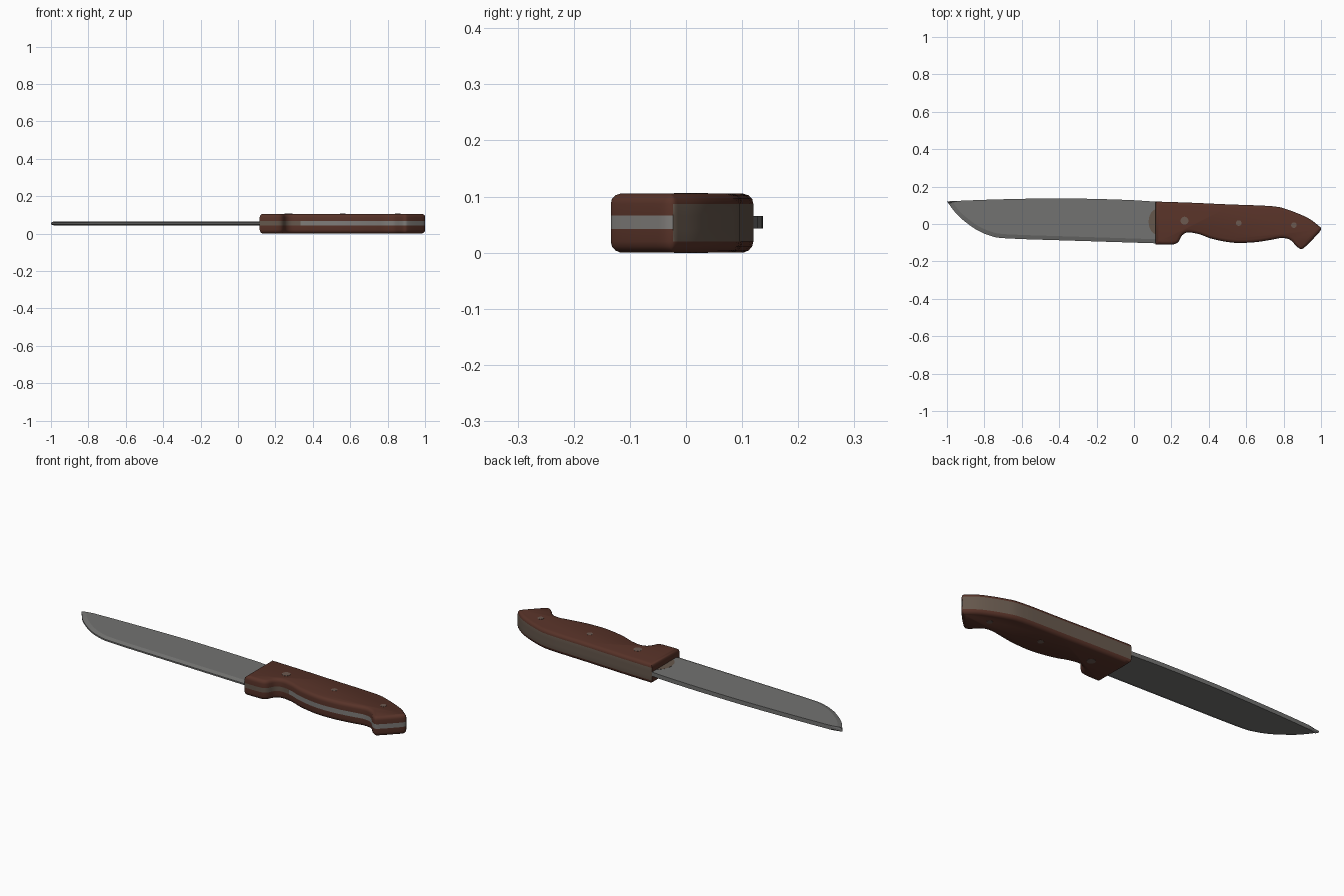
import bpy, bmesh, math
from mathutils import Vector

if "Cube" in bpy.data.objects:
    bpy.data.objects.remove(bpy.data.objects["Cube"])


def material(name, rgb):
    m = bpy.data.materials.new(name)
    m.diffuse_color = (*rgb, 1)
    m.use_nodes = True
    m.node_tree.nodes["Principled BSDF"].inputs["Base Color"].default_value = m.diffuse_color
    return m


STEEL = material("steel", (0.17, 0.17, 0.165))
EDGE = material("ground_edge", (0.12, 0.12, 0.12))
WOOD = material("brown_wood", (0.095, 0.032, 0.021))
WORN = material("worn_wood", (0.13, 0.095, 0.072))
TANG = material("tang_steel", (0.21, 0.20, 0.19))
RIVET = material("rivet_metal", (0.15, 0.10, 0.08))


def smooth_path(pts, n=4):
    """Catmull-Rom curve through an open list of points."""
    p = [Vector(q) for q in pts]
    p = [p[0]] + p + [p[-1]]
    out = []
    for i in range(1, len(p) - 2):
        a, b, c, d = p[i - 1:i + 3]
        for k in range(n):
            t = k / n
            out.append(0.5 * (2 * b + (c - a) * t + (2 * a - 5 * b + 4 * c - d) * t ** 2
                              + (3 * b - a - 3 * c + d) * t ** 3))
    return out + [p[-1]]


def inward(pts):
    """Mitred inward direction at every point of a closed outline."""
    area = sum(a.cross(b) for a, b in zip(pts, pts[1:] + pts[:1]))
    s = 1 if area > 0 else -1
    dirs = []
    for i, p in enumerate(pts):
        d1 = (p - pts[i - 1]).normalized()
        d2 = (pts[(i + 1) % len(pts)] - p).normalized()
        n1, n2 = Vector((-d1.y, d1.x)) * s, Vector((-d2.y, d2.x)) * s
        m = (n1 + n2).normalized()
        dirs.append(m / max(m.dot(n1), 0.65))
    return dirs


def loft(name, pts, layers, mats, rule=None, weights=None, smooth=None):
    """Stack an outline at several heights, each with its own inset, and cap it."""
    dirs = inward(pts)
    w = weights or [1] * len(pts)
    bm = bmesh.new()
    rings = [[bm.verts.new((*(p + d * inset * k), z)) for p, d, k in zip(pts, dirs, w)]
             for z, inset in layers]
    n = len(pts)
    for lo, hi in zip(rings, rings[1:]):
        for i in range(n):
            j = (i + 1) % n
            bm.faces.new((lo[i], lo[j], hi[j], hi[i]))
    bm.faces.new(rings[0])
    bm.faces.new(rings[-1])
    bmesh.ops.recalc_face_normals(bm, faces=bm.faces)
    if rule:
        for f in bm.faces:
            f.normal_update()
            f.material_index = rule(f.calc_center_median(), f.normal)
    me = bpy.data.meshes.new(name)
    bm.to_mesh(me)
    bm.free()
    for m in mats:
        me.materials.append(m)
    ob = bpy.data.objects.new(name, me)
    bpy.context.collection.objects.link(ob)
    if smooth:
        bpy.ops.object.select_all(action='DESELECT')
        bpy.context.view_layer.objects.active = ob
        ob.select_set(True)
        bpy.ops.object.shade_smooth_by_angle(angle=math.radians(smooth))
    return ob


# Blade: square spine, ground bevel along the belly
spine = smooth_path([(0.2, 0.112), (0.0, 0.127), (-0.25, 0.135), (-0.45, 0.137),
                     (-0.75, 0.131), (-1.0, 0.121)], 3)
belly = smooth_path([(-1.0, 0.121), (-0.95, 0.055), (-0.9, 0.01), (-0.84, -0.032),
                     (-0.77, -0.062), (-0.68, -0.077), (-0.3, -0.09), (0.2, -0.106)], 3)[1:]
loft("blade", spine + belly,
     [(0.043, 0.022), (0.050, 0), (0.058, 0), (0.065, 0.022)], [STEEL, EDGE],
     rule=lambda c, n: 1 if 0.1 < abs(n.z) < 0.95 else 0,
     weights=[0] * (len(spine) - 1) + [0.5] + [1] * len(belly))

# Handle: rounded wooden grip with worn sides and the tang showing underneath
grip = smooth_path([(0.116, 0.12), (0.3, 0.114), (0.5, 0.105), (0.74, 0.095), (0.83, 0.074),
                    (0.93, 0.032), (0.985, -0.008), (1.0, -0.03), (0.965, -0.072),
                    (0.915, -0.122), (0.893, -0.134), (0.87, -0.12), (0.835, -0.085),
                    (0.79, -0.075), (0.73, -0.085), (0.64, -0.098), (0.53, -0.1),
                    (0.42, -0.08), (0.35, -0.055), (0.29, -0.045), (0.258, -0.06),
                    (0.24, -0.092), (0.222, -0.106), (0.19, -0.11), (0.116, -0.11)])


def grip_colour(c, n):
    if abs(n.z) > 0.3 or c.x < 0.12 or not 0.02 < c.z < 0.088:
        return 0
    if n.y < 0 and c.x > 0.33:
        return 2 if 0.042 < c.z < 0.066 else 0
    return 1 if n.y > 0 or 0.042 < c.z < 0.066 else 0


loft("handle", grip,
     [(0.0, 0.017), (0.004, 0.008), (0.011, 0.002), (0.02, 0), (0.042, 0), (0.066, 0),
      (0.087, 0), (0.096, 0.002), (0.102, 0.008), (0.105, 0.017)],
     [WOOD, WORN, TANG], rule=grip_colour, smooth=35)


def disc(r, cx, cy, ry=None):
    return [Vector((cx + r * math.cos(a), cy + (ry or r) * math.sin(a)))
            for a in (i * math.tau / 24 for i in range(24))]


# Rivets and rounded shoulder patch, on both faces
for side, z_grip, z_blade in (("upper", 0.104, 0.0645), ("lower", -0.0, 0.0425)):
    for i, (x, y, r) in enumerate([(0.27, 0.018, 0.021), (0.56, 0.005, 0.015),
                                   (0.855, -0.006, 0.015)]):
        z0 = z_grip if side == "upper" else -0.001
        loft(f"{side}_rivet_{i + 1}", disc(r, x, y), [(z0, 0), (z0 + 0.002, 0)], [RIVET])
    loft(f"{side}_shoulder", disc(0.05, 0.128, 0.012, 0.07),
         [(z_blade, 0), (z_blade + 0.001, 0)], [WORN])
